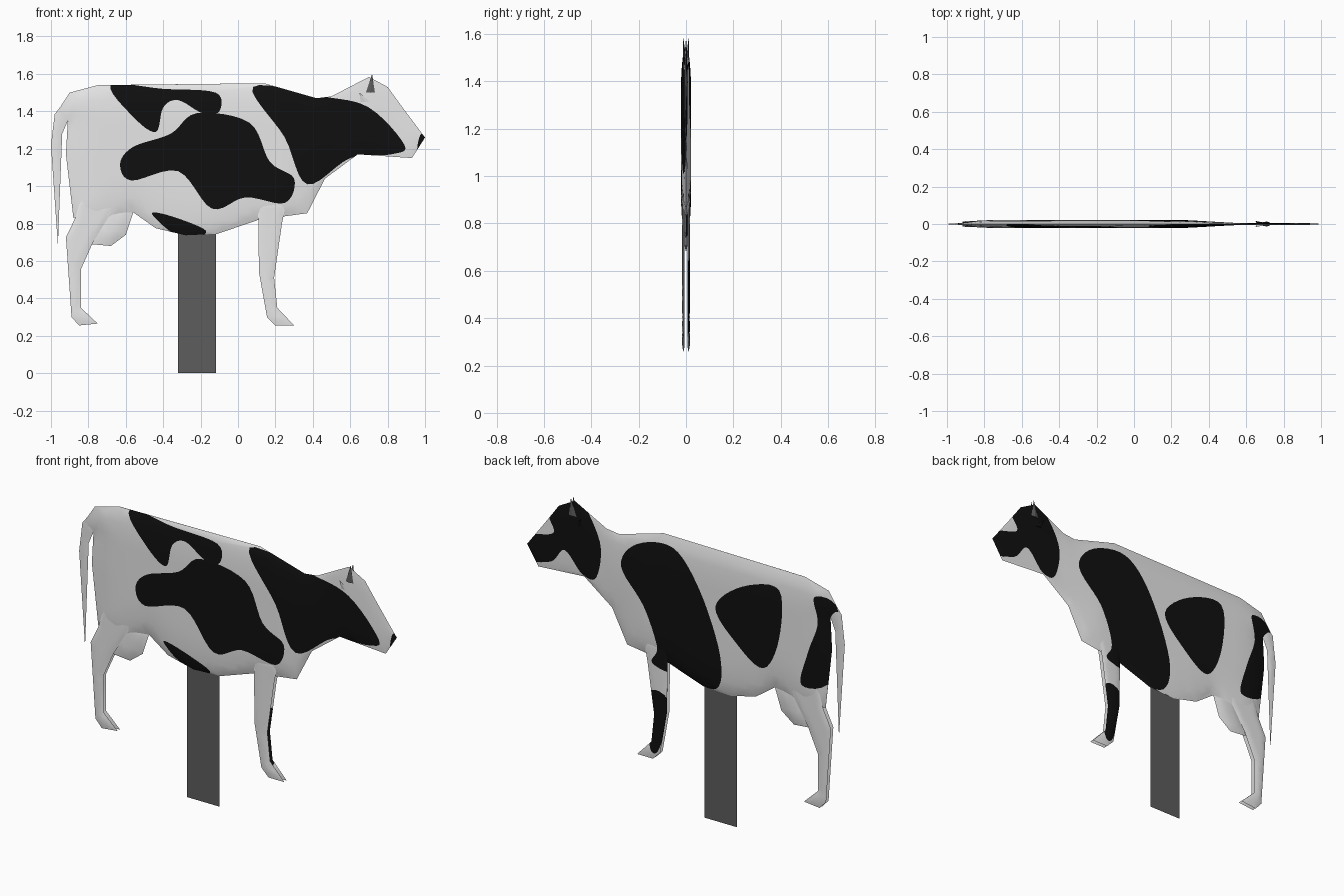
import bpy, bmesh, math
from mathutils import Vector
from mathutils.geometry import delaunay_2d_cdt, intersect_point_line

if "Cube" in bpy.data.objects:
    bpy.data.objects.remove(bpy.data.objects["Cube"])


def material(name, v):
    m = bpy.data.materials.new(name)
    m.diffuse_color = (v, v, v, 1)
    m.use_nodes = True
    m.node_tree.nodes["Principled BSDF"].inputs["Base Color"].default_value = m.diffuse_color
    return m


WHITE, BLACK, GREY = material("white hide", 0.8), material("black patches", 0.005), material("dark grey", 0.11)


def pts(flat):
    return [Vector(flat[i:i + 2]) for i in range(0, len(flat), 2)]


def patch(*flat, steps=6):
    """Closed smooth curve through a few points."""
    p, out = pts(flat), []
    for i in range(len(p)):
        a, b, c, d = (p[(i + k - 1) % len(p)] for k in range(4))
        for s in range(steps):
            t = s / steps
            out.append(0.5 * (2 * b + (c - a) * t + (2 * a - 5 * b + 4 * c - d) * t * t
                              + (3 * b - a - 3 * c + d) * t ** 3))
    return out


def inside(q, poly):
    hit = False
    for a, b in zip(poly, poly[1:] + poly[:1]):
        if (a.y > q.y) != (b.y > q.y) and q.x < (b.x - a.x) * (q.y - a.y) / (b.y - a.y) + a.x:
            hit = not hit
    return hit


def edge_distance(q, poly):
    best = 9
    for a, b in zip(poly, poly[1:] + poly[:1]):
        t = intersect_point_line(q, a, b)[1]
        best = min(best, (q - a.lerp(b, min(1, max(0, t)))).length)
    return best


def add(name, bm, mats):
    me = bpy.data.meshes.new(name)
    bm.to_mesh(me)
    bm.free()
    for m in mats:
        me.materials.append(m)
    ob = bpy.data.objects.new(name, me)
    bpy.context.collection.objects.link(ob)
    return ob


def inflated(name, outline, front, back, width, radius, y0=0.0, step=0.04):
    """Thin pillow over an outline in x/z, with patches cut into each side."""
    poly = pts(outline)
    x0, z0 = min(p.x for p in poly), min(p.y for p in poly)
    x1, z1 = max(p.x for p in poly), max(p.y for p in poly)
    grid = [Vector((x0 + (i + j % 2 / 2) * step, z0 + j * step))
            for i in range(int((x1 - x0) / step) + 1) for j in range(int((z1 - z0) / step) + 1)]
    grid = [q for q in grid if inside(q, poly) and edge_distance(q, poly) > step / 3]
    bm = bmesh.new()
    for side, patches in ((-1, front), (1, back)):
        verts, edges = list(grid), []
        for loop in [poly] + patches:
            n, k = len(verts), len(loop)
            verts += loop
            edges += [(n + i, n + (i + 1) % k) for i in range(k)]
        vs, _, fs = delaunay_2d_cdt(verts, edges, [], 0, 1e-5)[:3]
        made = {}
        for f in fs:
            c = sum((vs[i] for i in f), Vector((0, 0))) / len(f)
            if not inside(c, poly):
                continue
            for i in f:
                if i not in made:
                    t = min(1, edge_distance(vs[i], poly) / radius)
                    h = width(vs[i].x) * math.sqrt(max(0, 1 - (1 - t) ** 2))
                    made[i] = bm.verts.new((vs[i].x, y0 + side * h, vs[i].y))
            face = bm.faces.new([made[i] for i in f])
            face.material_index = int(any(inside(c, s) for s in patches))
    bmesh.ops.remove_doubles(bm, verts=bm.verts, dist=2e-5)
    bmesh.ops.recalc_face_normals(bm, faces=bm.faces)
    ob = add(name, bm, (WHITE, BLACK))
    bpy.ops.object.select_all(action='DESELECT')
    ob.select_set(True)
    bpy.context.view_layer.objects.active = ob
    bpy.ops.object.shade_smooth_by_angle(angle=math.radians(35))


def spike(name, centre, tip, rx, ry, mat):
    """Four-sided pyramid."""
    bm = bmesh.new()
    ring = [bm.verts.new(Vector(centre) + Vector(o)) for o in ((rx, 0, 0), (0, ry, 0), (-rx, 0, 0), (0, -ry, 0))]
    top = bm.verts.new(tip)
    bm.faces.new(ring)
    for i in range(4):
        bm.faces.new((ring[i - 1], ring[i], top))
    bmesh.ops.recalc_face_normals(bm, faces=bm.faces)
    add(name, bm, (mat,))


# Near side patches: rump, flank, neck, belly, muzzle
near = [
    patch(-.68, 1.54, -.4, 1.52, -.12, 1.5, -.1, 1.4, -.19, 1.39, -.32, 1.46, -.4, 1.42, -.44, 1.29, -.56, 1.37),
    patch(-.22, 1.39, .06, 1.34, .17, 1.13, .3, 1.04, .25, .91, .04, .94, -.14, .88, -.32, 1.08,
          -.57, 1.03, -.63, 1.12, -.56, 1.21, -.36, 1.28),
    patch(.08, 1.53, .45, 1.48, .7, 1.42, .89, 1.22, .82, 1.17, .6, 1.15, .37, 1.01, .25, 1.26),
    patch(-.46, .85, -.36, .84, -.17, .76, -.3, .72),
    patch(.96, 1.18, .98, 1.28, 1.03, 1.2)]

# Far side patches: shoulder, flank, rump, head, front shin
far = [
    patch(.4, 1.3, .3, 1.45, .07, 1.49, -.1, 1.3, -.23, .96, -.2, .76, 0, .76, .2, .8, .17, .9, .25, 1.11),
    patch(-.2, 1.23, -.37, 1.39, -.6, 1.43, -.6, 1.15, -.5, .96, -.33, 1.06),
    patch(-.82, 1.45, -.96, 1.4, -.92, 1, -.74, .93, -.78, 1.12, -.84, 1.3),
    patch(.86, 1.48, .7, 1.62, .54, 1.4, .56, 1.19, .65, 1.18, .76, 1.29, .85, 1.2, 1.03, 1.17, .98, 1.31, .83, 1.37),
    patch(.22, .63, .1, .6, .16, .32, .22, .33)]

# Torso with neck and head
inflated("body", [
    -.75, 1.54, -.9, 1.5, -.975, 1.385, -.91, 1.35, -.92, 1.17, -.88, .83, -.75, .79, -.56, .86, -.44, .775,
    -.28, .737, -.11, .745, .11, .82, .37, .855, .465, 1.04, .64, 1.17, .93, 1.15, 1, 1.26,
    .88, 1.42, .8, 1.53, .7, 1.584, .5, 1.48, .42, 1.47, .14, 1.55],
    near, far, lambda x: min(.022, .005 + (x + 1) * .1, max(.0065, .036 - .055 * x)), 0.22)

# Hanging tail
inflated("tail", [-.93, 1.45, -.98, 1.385, -1, 1.22, -.963, .683, -.94, 1.28, -.91, 1.35],
         [], [], lambda x: .003, 0.02, step=0.03)

# Udder between the rear legs
inflated("udder", [-.79, .69, -.68, .68, -.6, .74, -.56, .86, -.7, .92], [], [], lambda x: .012, 0.09)

# Two pairs of legs
legs = {
    "front_leg": [.107, .93, .112, .54, .155, .3, .2, .255, .3, .255, .21, .35, .193, .51, .235, .8, .26, .93],
    "rear_leg": [-.83, .97, -.87, .83, -.92, .726, -.89, .3, -.85, .255, -.75, .265, -.84, .35,
                 -.84, .555, -.775, .7, -.65, .9]}

for label, s in (("near", -1), ("far", 1)):
    for leg, outline in legs.items():
        inflated(label + "_" + leg, outline, far if s > 0 else [], far if s > 0 else [],
                 lambda x: .005, 0.035, y0=s * .011, step=0.025)
    # Horn and ear on each side of the head
    spike(label + "_horn", (.708, s * .008, 1.5), (.717, s * .011, 1.6), .024, .005, GREY)
    spike(label + "_ear", (.68, s * .006, 1.45), (.65, s * .016, 1.5), .025, .004, WHITE if s < 0 else BLACK)

# Flat supporting post
bm = bmesh.new()
bm.faces.new([bm.verts.new((x, 0, z)) for x, z in ((-.32, 0), (-.117, 0), (-.117, .76), (-.32, .76))])
add("post", bm, (GREY,))
